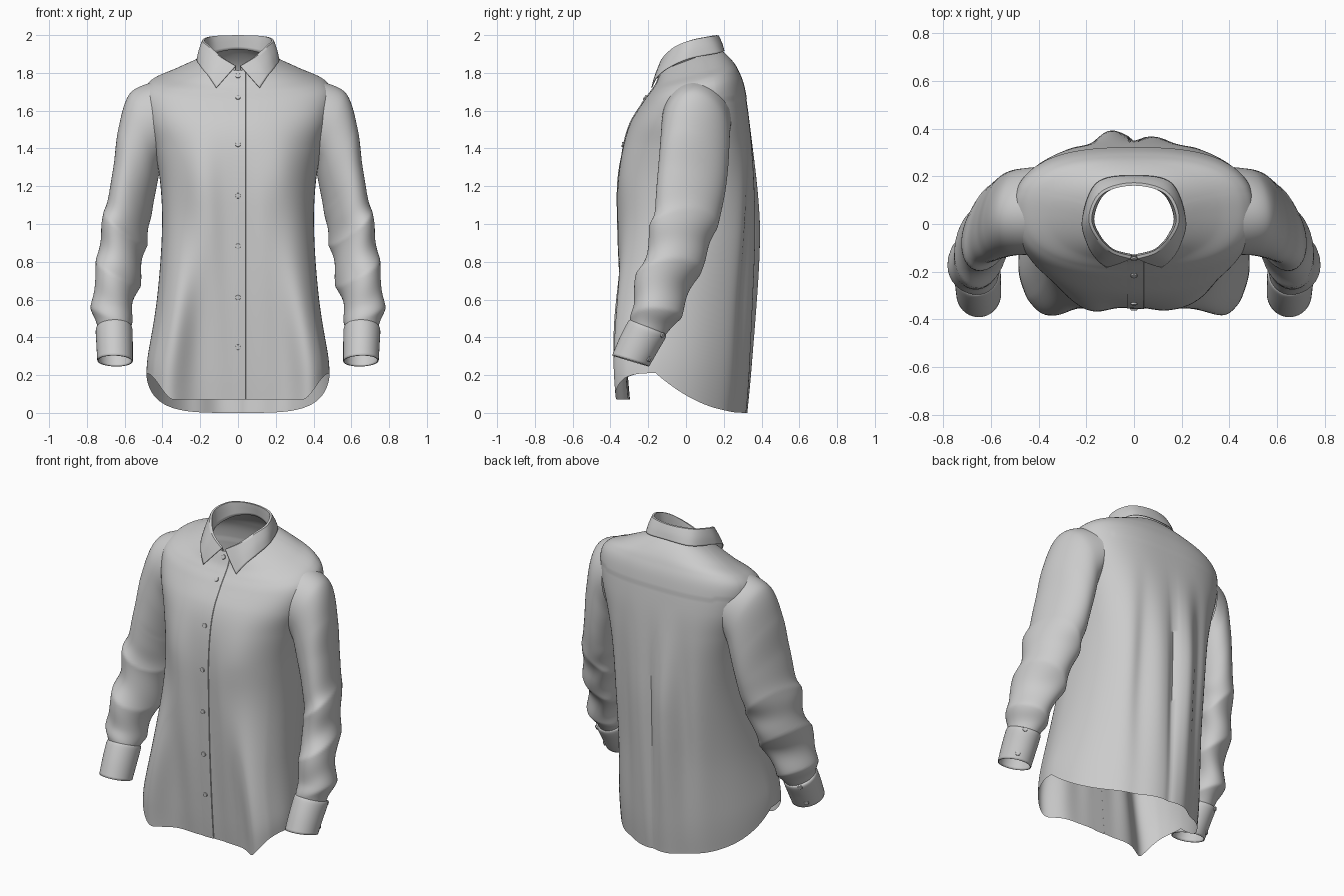
import bpy, math
from mathutils import Vector

if "Cube" in bpy.data.objects:
    bpy.data.objects.remove(bpy.data.objects["Cube"])

TAU = 2 * math.pi


def spline(keys, u):
    """Catmull-Rom through a list of tuples, u in 0..1"""
    n = len(keys) - 1
    i = min(int(u * n), n - 1)
    f = u * n - i
    p0, p1, p2, p3 = (keys[max(0, min(n, i + k))] for k in (-1, 0, 1, 2))
    return [b + .5 * f * (c - a + f * (2 * a - 5 * b + 4 * c - d + f * (3 * (b - c) + d - a)))
            for a, b, c, d in zip(p0, p1, p2, p3)]


def smooth(x):
    x = max(0, min(1, x))
    return x * x * (3 - 2 * x)


def bump(x, w):
    return math.exp(-(x / w) ** 2)


def grid(name, rows, closed=False, drop=None, thick=0, mirror=False):
    """Skin a list of point rows with quads"""
    m = len(rows[0])
    verts = [Vector(p) for r in rows for p in r]
    faces = []
    for i in range(len(rows) - 1):
        for j in range(m if closed else m - 1):
            k = (j + 1) % m
            f = (i * m + j, i * m + k, (i + 1) * m + k, (i + 1) * m + j)
            if drop and drop(sum((verts[q] for q in f), Vector()) / 4):
                continue
            faces.append(f)
    me = bpy.data.meshes.new(name)
    me.from_pydata(verts, [], faces)
    ob = bpy.data.objects.new(name, me)
    bpy.context.collection.objects.link(ob)
    if thick:
        mod = ob.modifiers.new("thickness", 'SOLIDIFY')
        mod.thickness, mod.offset = thick, 0
    if mirror:
        ob.modifiers.new("mirror", 'MIRROR')
    bpy.context.view_layer.objects.active = ob
    bpy.ops.object.select_all(action='DESELECT')
    ob.select_set(True)
    bpy.ops.object.shade_smooth_by_angle(angle=math.radians(50))
    return ob


# Body sections: z, tilt, half width, front y, back y, widest y, front and back roundness
BODY = [(0, 0, .485, -.30, .32, -.16, 3.0, 1.8),
        (.2, 0, .475, -.315, .335, -.15, 2.9, 1.9),
        (.6, 0, .428, -.338, .35, -.10, 2.6, 2.1),
        (.95, 0, .403, -.348, .36, -.04, 2.4, 2.4),
        (1.2, 0, .41, -.35, .357, 0, 2.4, 2.6),
        (1.4, 0, .445, -.332, .348, .02, 2.4, 2.7),
        (1.55, .05, .488, -.295, .333, .035, 2.4, 2.7),
        (1.68, .15, .505, -.23, .308, .045, 2.4, 2.6),
        (1.745, .22, .462, -.188, .28, .05, 2.4, 2.5),
        (1.79, .28, .355, -.16, .25, .05, 2.3, 2.3),
        (1.84, .34, .24, -.14, .205, .04, 2.2, 2.2),
        (1.87, .38, .17, -.128, .17, .02, 2, 2)]


def body(u, th):
    z, tilt, hw, yf, yb, yc, nf, nb = spline(BODY, u)
    c, s = math.cos(th), math.sin(th)
    n = nb if s > 0 else nf
    x = hw * math.copysign(abs(c) ** (2 / n), c)
    side = abs(s) ** (2 / n)
    y = yc + (yb - yc) * side if s > 0 else yc + (yf - yc) * side
    # shirt-tail hem
    if s > 0:
        hem = .21 * (1 - side) ** 2
    else:
        hem = .07 + .14 * smooth((abs(c) ** (2 / n) - .7) / .3)
    z += tilt * (y - .02) + hem * max(0, 1 - z / .8) ** 2
    low = smooth((1.6 - z) / .7) * (.4 + .6 * smooth(z / .8))
    # drape folds
    if s < 0:
        w = min(1, -2.2 * s)
        lobe = .22 + .17 * smooth((1.2 - z) / 1.1)
        amp = .035 * smooth((1.6 - z) / .4) + .065 * smooth((1.1 - z) / .9)
        y -= w * amp * bump(abs(x) - lobe, .11)
        y += w * .009 * low * math.sin(26 * x + 2 * z) * smooth(abs(x) / .15)
    else:
        w = min(1, 2 * s)
        y += w * low * (.038 * bump(x + .1, .07) - .02 * bump(x - .005, .022)
                        + .01 * bump(x - .09, .055) + .014 * bump(abs(x) - .29, .06)
                        - .016 * bump(abs(x) - .2, .045))
        if z > 1.66 and s > .3:
            y += .003
    return Vector((x, y, z))


def in_armhole(p):
    return abs(p.x) > .38 and ((p.y - .05) / .15) ** 2 + ((p.z - 1.545) / .172) ** 2 < 1


grid("shirt_body", [[body(i / 120, TAU * j / 180) for j in range(180)] for i in range(121)],
     True, in_armhole)

# Button placket down the front
FRONT = -math.pi / 2


def front_at(x, u, off):
    hw, n = spline(BODY, u)[2], spline(BODY, u)[6]
    c = math.copysign((abs(x) / hw) ** (n / 2), x)
    return body(u, FRONT + math.asin(c)) - Vector((0, off, 0))


grid("button_placket", [[front_at(x, i / 100, o) for x, o in
     ((-.03, 0), (-.03, .003), (0, .004), (.04, .004), (.042, 0))] for i in range(101)])

# Sleeve sections: outer x z, inner x z, centre y, half depth, slope
SLEEVE = [(.435, 1.757, .41, 1.33, .055, .183, 0),
          (.57, 1.69, .415, 1.27, .05, .18, 0),
          (.632, 1.5, .43, 1.19, .038, .178, .05),
          (.66, 1.3, .45, 1.10, .025, .172, .12),
          (.70, 1.1, .47, .99, .005, .16, .2),
          (.735, .93, .495, .85, -.04, .146, .3),
          (.755, .74, .52, .70, -.10, .132, .4),
          (.77, .57, .55, .55, -.16, .125, .42),
          (.74, .44, .57, .44, -.208, .09, .4)]


def ring(keys, t, a, grow=0.0, turn=0.0):
    ox, oz, ix, iz, y, d, s = spline(keys, t)
    c = Vector(((ox + ix) / 2, y, (oz + iz) / 2))
    u = Vector(((ox - ix) / 2, -turn * math.sin(math.pi * t), (oz - iz) / 2))
    return c + (u * math.cos(a) + Vector((0, d, -s * d)) * math.sin(a)) * (1 + grow)


def folds(t, a):
    amp = smooth((t - .38) / .25) * smooth((1 - t) / .1)
    ridge = 1 - 2 * abs(math.sin(17 * t + 1.1 * math.sin(a + .6)))
    swirl = math.sin(36 * t + 2 * a) * .5 + .5 * math.sin(23 * t - a + 1)
    soft = .02 * smooth(t / .2) * math.sin(3 * a + 9 * t)
    return amp * (.065 * ridge + .065 * swirl) + soft


grid("sleeves", [[ring(SLEEVE, i / 110, TAU * j / 72, folds(i / 110, TAU * j / 72), .05)
     for j in range(72)] for i in range(111)], True, mirror=True)

# Cuffs with a rolled upper edge
CUFF = [(.738, .455, .568, .455, -.203, .088, .42),
        (.75, .44, .562, .44, -.208, .098, .4),
        (.747, .365, .56, .36, -.25, .098, .36),
        (.742, .278, .56, .273, -.293, .095, .3)]
grid("cuffs", [[ring(CUFF, i / 15, TAU * j / 56) for j in range(56)] for i in range(16)],
     True, thick=.006, mirror=True)

# Collar: half outlines of neck seam, fold line and lower edge
BASE = [(.012, -.128, 1.80), (.09, -.105, 1.82), (.145, -.045, 1.845),
        (.168, .03, 1.872), (.12, .13, 1.905), (0, .17, 1.925)]
FOLD = [(.012, -.135, 1.835), (.09, -.11, 1.885), (.15, -.05, 1.94),
        (.178, .03, 1.972), (.13, .128, 1.992), (0, .162, 1.997)]
EDGE = [(.115, -.182, 1.72), (.155, -.15, 1.78), (.195, -.085, 1.83),
        (.216, .02, 1.875), (.155, .172, 1.905), (0, .202, 1.916)]


def both(half):
    return [(-x, y, z) for x, y, z in half] + half[-2::-1]


def collar_col(v):
    b, f, e = (Vector(spline(both(k), v)) for k in (BASE, FOLD, EDGE))
    out = Vector((f.x, f.y - .015, 0)).normalized()
    mid = (f + e) / 2 + out * .008
    stand = [b.lerp(f, i / 5) for i in range(5)]
    fall = [Vector(spline([tuple(f + out * .01), tuple(mid), tuple(e)], i / 8)) for i in range(9)]
    return stand + [f + Vector((0, 0, .001))] + fall


grid("collar", [collar_col(i / 90) for i in range(91)], thick=.004)


# Buttons
def button(name, pos, normal, r=.014):
    bpy.ops.mesh.primitive_cylinder_add(vertices=20, radius=r, depth=.01, location=pos)
    ob = bpy.context.object
    ob.name = name
    ob.rotation_euler = Vector(normal).to_track_quat('Z', 'Y').to_euler()
    mod = ob.modifiers.new("rim", 'BEVEL')
    mod.width, mod.segments = .003, 2


for z in (1.785, 1.67, 1.42, 1.15, .88, .61, .35):
    u = min((i / 600 for i in range(601)), key=lambda k: abs(body(k, FRONT).z - z))
    p, q = front_at(0, u, .006), front_at(0, max(0, u - .02), .006)
    d = (p - q).normalized()
    button("front_button", p, (0, -d.z, d.y))

for t in (.3, .85):
    p, c = ring(CUFF, t, .95), ring(CUFF, t, .95, -1)
    d = (p - c).normalized()
    for sx in (1, -1):
        m = Vector((sx, 1, 1))
        button("cuff_button", (p + d * .004) * m, d * m)
